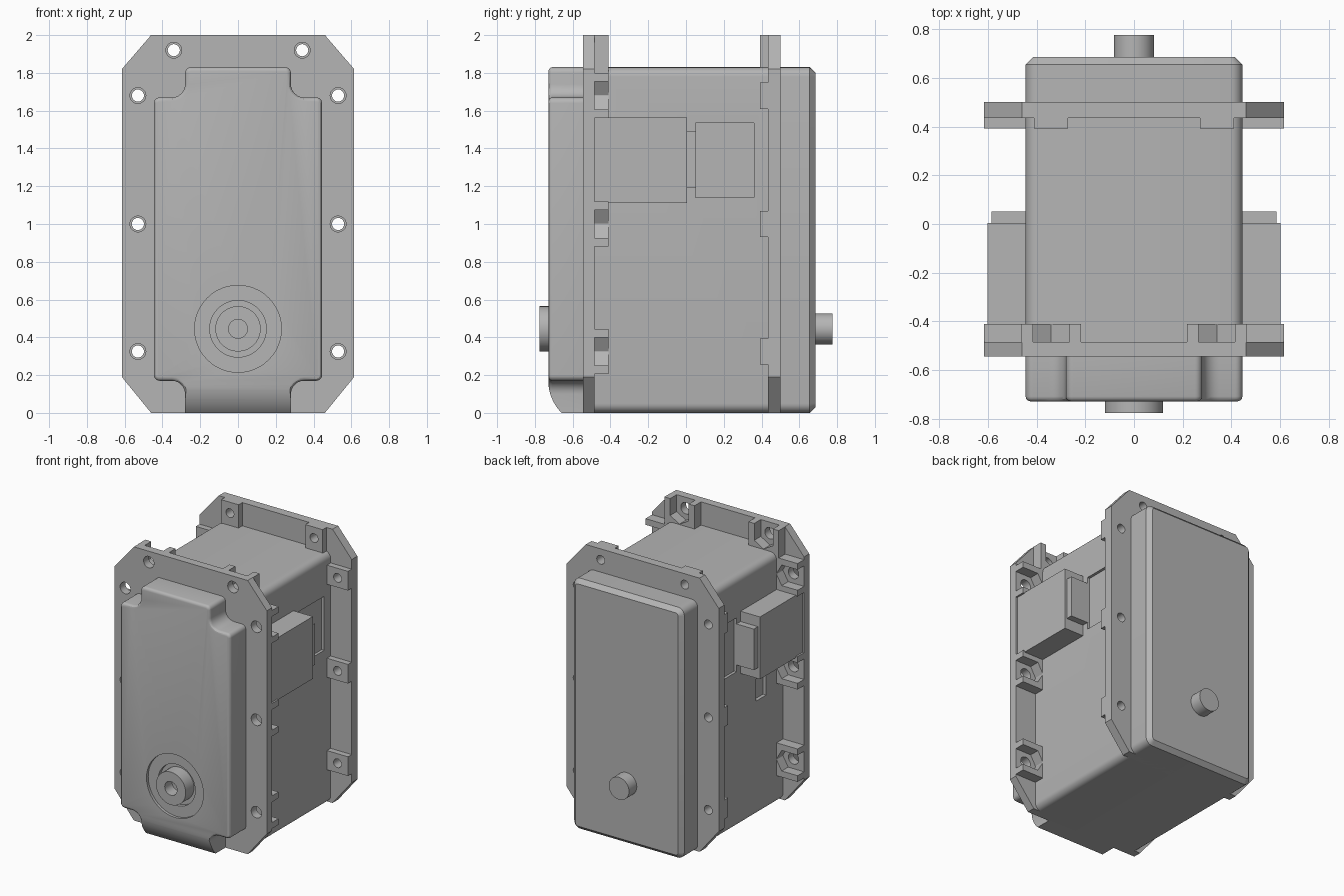
import bpy, bmesh, math
from mathutils import Vector

cube = bpy.data.objects.get("Cube")
if cube:
    bpy.data.objects.remove(cube)

grey = bpy.data.materials.new("plain_grey")
grey.use_nodes = True
colour = (0.46, 0.46, 0.46, 1)
grey.diffuse_color = colour
grey.node_tree.nodes["Principled BSDF"].inputs["Base Color"].default_value = colour


def rounded(corners, steps=6):
    """Turn (x, z, radius) corners into an outline with filleted corners."""
    out = []
    for i, (x, z, r) in enumerate(corners):
        p = Vector((x, z))
        if r == 0:
            out.append(p)
            continue
        a = (Vector(corners[i - 1][:2]) - p).normalized()
        b = (Vector(corners[(i + 1) % len(corners)][:2]) - p).normalized()
        # square corners only, so the arc centre is offset along both edges
        for k in range(steps + 1):
            t = k / steps * math.pi / 2
            out.append(p + a * r * (1 - math.sin(t)) + b * r * (1 - math.cos(t)))
    return out


def prism(name, outline, lo, hi, axis="y", edge=0, segments=1, bevel_at=None):
    """Extrude an outline along y (x, z points) or along x (y, z points)."""
    bm = bmesh.new()
    rings = []
    for d in (lo, hi):
        rings.append([bm.verts.new((u, d, v) if axis == "y" else (d, u, v))
                      for u, v in outline])
    caps = [bm.faces.new(r) for r in rings]
    n = len(outline)
    for i in range(n):
        j = (i + 1) % n
        bm.faces.new((rings[0][i], rings[0][j], rings[1][j], rings[1][i]))
    bmesh.ops.recalc_face_normals(bm, faces=bm.faces)
    if edge:
        cap = caps[0] if bevel_at == "lo" else caps[1]
        bmesh.ops.bevel(bm, geom=list(cap.edges), offset=edge, segments=segments,
                        profile=0.5, affect="EDGES")
    mesh = bpy.data.meshes.new(name)
    bm.to_mesh(mesh)
    bm.free()
    mesh.materials.append(grey)
    ob = bpy.data.objects.new(name, mesh)
    bpy.context.collection.objects.link(ob)
    return ob


def rect(u0, u1, v0, v1):
    return [(u0, v0), (u1, v0), (u1, v1), (u0, v1)]


def circle(x, z, r, n=32):
    return [(x + r * math.cos(2 * math.pi * i / n), z + r * math.sin(2 * math.pi * i / n))
            for i in range(n)]


def cut(target, cutter):
    mod = target.modifiers.new("cut", "BOOLEAN")
    mod.operation = "DIFFERENCE"
    mod.solver = "EXACT"
    mod.object = cutter
    bpy.context.view_layer.objects.active = target
    bpy.ops.object.modifier_apply(modifier=mod.name)
    bpy.data.objects.remove(cutter)


HALF, TOP, SHAFT_Z = 0.445, 1.83, 0.445
F0, F1, F2 = -0.545, -0.485, -0.41   # front flange: face, back, boss end
R0, R1, R2 = 0.50, 0.435, 0.392      # rear flange: face, front, boss end
BORE = 0.032

# Main case with rounded long edges
box = [(-HALF, 0, 0.05), (HALF, 0, 0.05), (HALF, TOP, 0.05), (-HALF, TOP, 0.05)]
case = prism("main_case", rounded(box), F0 + 0.01, R0)
for s in (-1, 1):
    lo, hi = sorted((s * (HALF - 0.02), s * (HALF + 0.1)))
    cut(case, prism("cutter", rect(0.05, 0.36, 1.14, 1.535), lo, hi, "x"))
cut(case, prism("cutter", rect(-0.29, -0.17, 0.84, 1.0), -0.6, -0.42, "x"))

# Rear cover with chamfered rim
prism("rear_cover", rounded(box), R0 - 0.01, 0.685, edge=0.03, bevel_at="hi")

# Front cover: notched corners and a curved lower tongue
right_side = [(0.28, 0, 0), (0.28, 0.17, 0.07), (HALF, 0.17, 0.03),
              (HALF, 1.67, 0.03), (0.28, 1.67, 0.07), (0.28, TOP, 0.03)]
outline = right_side + [(-x, z, r) for x, z, r in reversed(right_side)]
cover = prism("front_cover", rounded(outline), -0.728, F0 + 0.01,
              edge=0.02, segments=3, bevel_at="lo")
R = 0.24
curve = []
for i in range(13):
    z = 0.17 - 0.19 * i / 12
    curve.append((-0.729 + R - math.sqrt(R * R - (0.17 - z) ** 2), z))
cut(cover, prism("cutter", curve + [(-0.8, -0.02), (-0.8, 0.17)], -0.279 - 0.02, 0.299, "x"))
cut(cover, prism("cutter", circle(0, SHAFT_Z, 0.23, 48), -0.8, -0.708))
cut(cover, prism("cutter", circle(0, SHAFT_Z, 0.15, 48), -0.8, -0.68))

# Output shafts
shaft = prism("front_shaft", circle(0, SHAFT_Z, 0.12, 40), -0.775, -0.65)
cut(shaft, prism("cutter", circle(0, SHAFT_Z, 0.05), -0.8, -0.69))
prism("rear_shaft", circle(0, SHAFT_Z, 0.082, 40), 0.65, 0.775)

# Octagonal flanges with bolt holes
side = [(0.46, 0), (0.615, 0.19), (0.615, 1.82), (0.46, 2)]
octagon = side + [(-x, z) for x, z in reversed(side)]
front_flange = prism("front_flange", octagon, F0, F1)
rear_flange = prism("rear_flange", octagon, R1, R0)


def nut_pocket(x, z, ox, oz):
    """Half hexagon that opens outward along (ox, oz)."""
    r, h = 0.087, 0.075
    shape = [(-r, 0), (-r / 2, -h), (0.2, -h), (0.2, h), (-r / 2, h)]
    return [(x + a * ox - b * oz, z + a * oz + b * ox) for a, b in shape]


for s in (-1, 1):
    word = "left" if s > 0 else "right"
    bolts = [(0.34 * s, 1.92, 0, 1)] + [(0.53 * s, z, s, 0) for z in (1.68, 1.0, 0.325)]
    for i, (x, z, ox, oz) in enumerate(bolts):
        cut(front_flange, prism("cutter", circle(x, z, 0.042, 24), -0.6, -0.4))
        cut(rear_flange, prism("cutter", circle(x, z, BORE, 24), 0.3, 0.6))
        # Bosses: nut holders at the front, plain pads at the rear
        if oz:
            front = rect(x - 0.122, x + 0.122, TOP - 0.03, 2)
            rear = rect(x - 0.07, x + 0.07, TOP - 0.03, 2)
        else:
            a, b = sorted((0.43 * s, 0.615 * s))
            front = rect(a, b, z - 0.12, z + 0.12)
            rear = rect(a, b, z - 0.07, z + 0.07)
        holder = prism(f"{word}_nut_holder_{i}", front, F1 - 0.002, F2)
        cut(holder, prism("cutter", nut_pocket(x, z, ox, oz), -0.55, -0.3))
        pad = prism(f"{word}_bolt_pad_{i}", rear, R2, R1 + 0.002)
        cut(pad, prism("cutter", circle(x, z, BORE, 24), 0.3, 0.6))

    # Connector housing and its plug
    lo, hi = sorted((0.43 * s, 0.602 * s))
    prism(f"{word}_connector", rect(F1 - 0.002, 0.005, 1.11, 1.565), lo, hi, "x")
    lo, hi = sorted((0.43 * s, 0.585 * s))
    prism(f"{word}_connector_plug", rect(-0.01, 0.052, 1.19, 1.49), lo, hi, "x")

# Smooth curved surfaces, keep hard edges
bpy.ops.object.select_all(action="DESELECT")
for ob in bpy.context.collection.objects:
    if ob.type == "MESH":
        ob.select_set(True)
        bpy.context.view_layer.objects.active = ob
bpy.ops.object.shade_smooth_by_angle(angle=math.radians(30))
